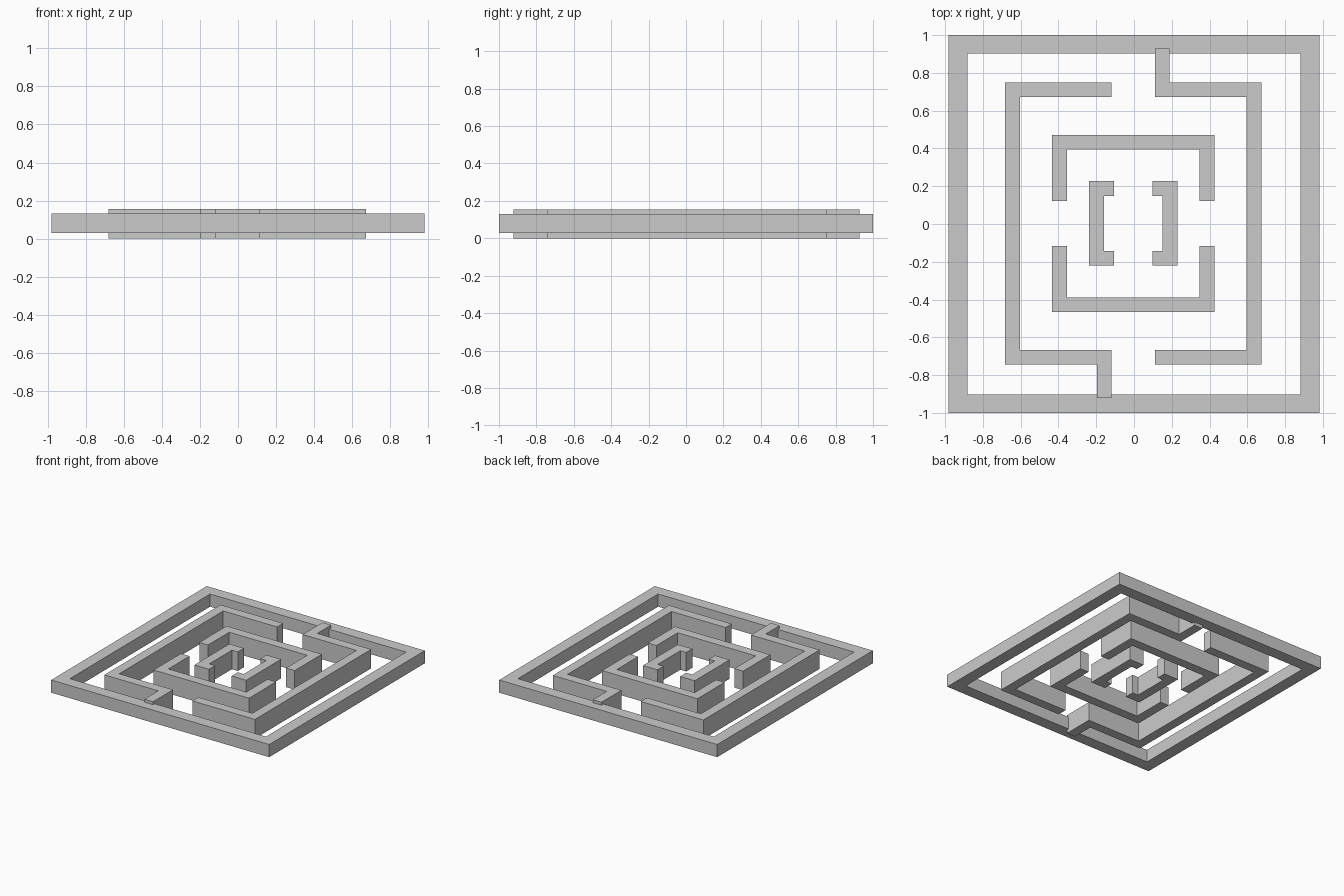
import bpy, bmesh
from mathutils import Vector

if "Cube" in bpy.data.objects:
    bpy.data.objects.remove(bpy.data.objects["Cube"])


def wall(name, path, width, z0, z1, closed=False, offset=(0, 0)):
    """Mitred rectangular wall swept along a centreline."""
    pts = [Vector(p) for p in path]
    n = len(pts)
    bm = bmesh.new()
    rings = []
    for i, p in enumerate(pts):
        before = pts[i] - pts[i - 1] if closed or i > 0 else pts[1] - pts[0]
        after = pts[(i + 1) % n] - p if closed or i < n - 1 else before
        n1 = Vector((-before.y, before.x)).normalized()
        n2 = Vector((-after.y, after.x)).normalized()
        side = (n1 + n2) / (1 + n1.dot(n2)) * width / 2
        a, b = p + side + Vector(offset), p - side + Vector(offset)
        rings.append([bm.verts.new((q.x, q.y, z))
                      for q, z in ((a, z0), (b, z0), (b, z1), (a, z1))])
    for i in range(n if closed else n - 1):
        r, s = rings[i], rings[(i + 1) % n]
        for k in range(4):
            m = (k + 1) % 4
            bm.faces.new((r[k], r[m], s[m], s[k]))
    if not closed:
        bm.faces.new(rings[0])
        bm.faces.new(rings[-1])
    bmesh.ops.recalc_face_normals(bm, faces=bm.faces)
    mesh = bpy.data.meshes.new(name)
    bm.to_mesh(mesh)
    bm.free()
    bpy.context.collection.objects.link(bpy.data.objects.new(name, mesh))


# Outer frame, a thinner slab at mid height
wall("outer_frame", [(-0.932, -0.951), (0.932, -0.951), (0.932, 0.951), (-0.932, 0.951)],
     0.099, 0.028, 0.131, closed=True)

# Inner fret walls, each with a copy turned half way round
frets = {
    "large_fret": [(-0.114, 0.708), (-0.639, 0.708), (-0.639, -0.708),
                   (-0.154, -0.708), (-0.154, -0.925)],
    "middle_fret": [(-0.39, 0.119), (-0.39, 0.43), (0.39, 0.43), (0.39, 0.119)],
    "small_fret": [(-0.102, 0.185), (-0.194, 0.185), (-0.194, -0.185), (-0.102, -0.185)],
}
for name, path in frets.items():
    for tag, s in (("a", 1), ("b", -1)):
        wall(f"{name}_{tag}", [(s * x, s * y) for x, y in path],
             0.078, 0.0, 0.155, offset=(-0.004, 0.003))
